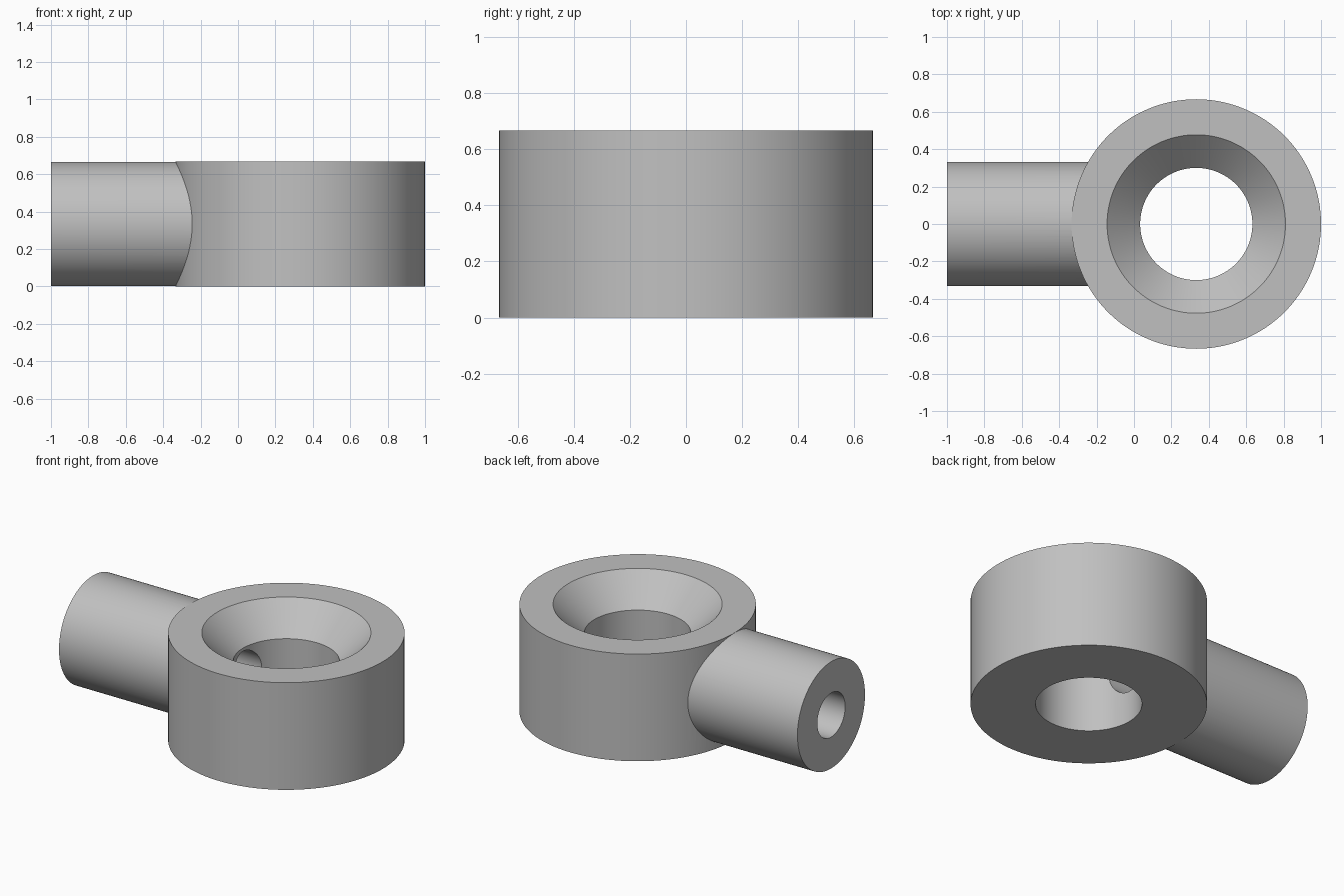
import bpy
import bmesh
import math
from mathutils import Matrix, Vector

cube = bpy.data.objects.get("Cube")
if cube:
    bpy.data.objects.remove(cube, do_unlink=True)

SEGMENTS = 128
HEIGHT = 0.667
OUTER = 0.667
BORE = 0.30
SINK = 0.477            # countersink radius at the top face
CENTRE_X = 0.333
STEM_RADIUS = 0.333
DRILL_RADIUS = 0.137

grey = bpy.data.materials.new("plain grey")
grey.use_nodes = True
colour = (0.53, 0.53, 0.53, 1)
grey.diffuse_color = colour
grey.node_tree.nodes["Principled BSDF"].inputs["Base Color"].default_value = colour


def add_object(name, bm):
    bmesh.ops.recalc_face_normals(bm, faces=bm.faces)
    mesh = bpy.data.meshes.new(name)
    bm.to_mesh(mesh)
    bm.free()
    mesh.materials.append(grey)
    obj = bpy.data.objects.new(name, mesh)
    bpy.context.collection.objects.link(obj)
    return obj


def lathe(name, profile, x):
    """Spin a closed (radius, z) outline about a vertical axis at x."""
    bm = bmesh.new()
    verts = [bm.verts.new((x + r, 0, z)) for r, z in profile]
    edges = [bm.edges.new((a, b)) for a, b in zip(verts, verts[1:] + verts[:1])]
    bmesh.ops.spin(bm, geom=verts + edges, cent=(x, 0, 0), axis=(0, 0, 1),
                   angle=math.tau, steps=SEGMENTS, use_duplicate=False)
    bmesh.ops.remove_doubles(bm, verts=bm.verts, dist=1e-5)
    return add_object(name, bm)


def rod(name, radius, x0, x1):
    """Solid cylinder along x at mid height."""
    bm = bmesh.new()
    place = Matrix.Translation(Vector(((x0 + x1) / 2, 0, HEIGHT / 2)))
    bmesh.ops.create_cone(bm, cap_ends=True, segments=SEGMENTS, radius1=radius,
                          radius2=radius, depth=x1 - x0,
                          matrix=place @ Matrix.Rotation(math.pi / 2, 4, "Y"))
    return add_object(name, bm)


def combine(target, other, operation):
    mod = target.modifiers.new(operation.lower(), "BOOLEAN")
    mod.operation = operation
    mod.solver = "EXACT"
    mod.object = other
    bpy.context.view_layer.objects.active = target
    bpy.ops.object.modifier_apply(modifier=mod.name)
    bpy.data.objects.remove(other, do_unlink=True)


# Ring with a straight bore and a 45 degree countersink
body = lathe("ring_with_stem", [
    (OUTER, 0), (OUTER, HEIGHT), (SINK, HEIGHT),
    (BORE, HEIGHT - (SINK - BORE)), (BORE, 0)], CENTRE_X)

# Side stem, ending inside the ring wall and just under its top face
combine(body, rod("stem", STEM_RADIUS - 0.0008, -1, -0.18), "UNION")

# Drilled passage from the stem end into the bore
combine(body, rod("drill", DRILL_RADIUS, -1.1, CENTRE_X), "DIFFERENCE")

# Smooth curved walls with crisp rims
bpy.ops.object.select_all(action="DESELECT")
body.select_set(True)
bpy.context.view_layer.objects.active = body
bpy.ops.object.shade_smooth_by_angle(angle=math.radians(25))
